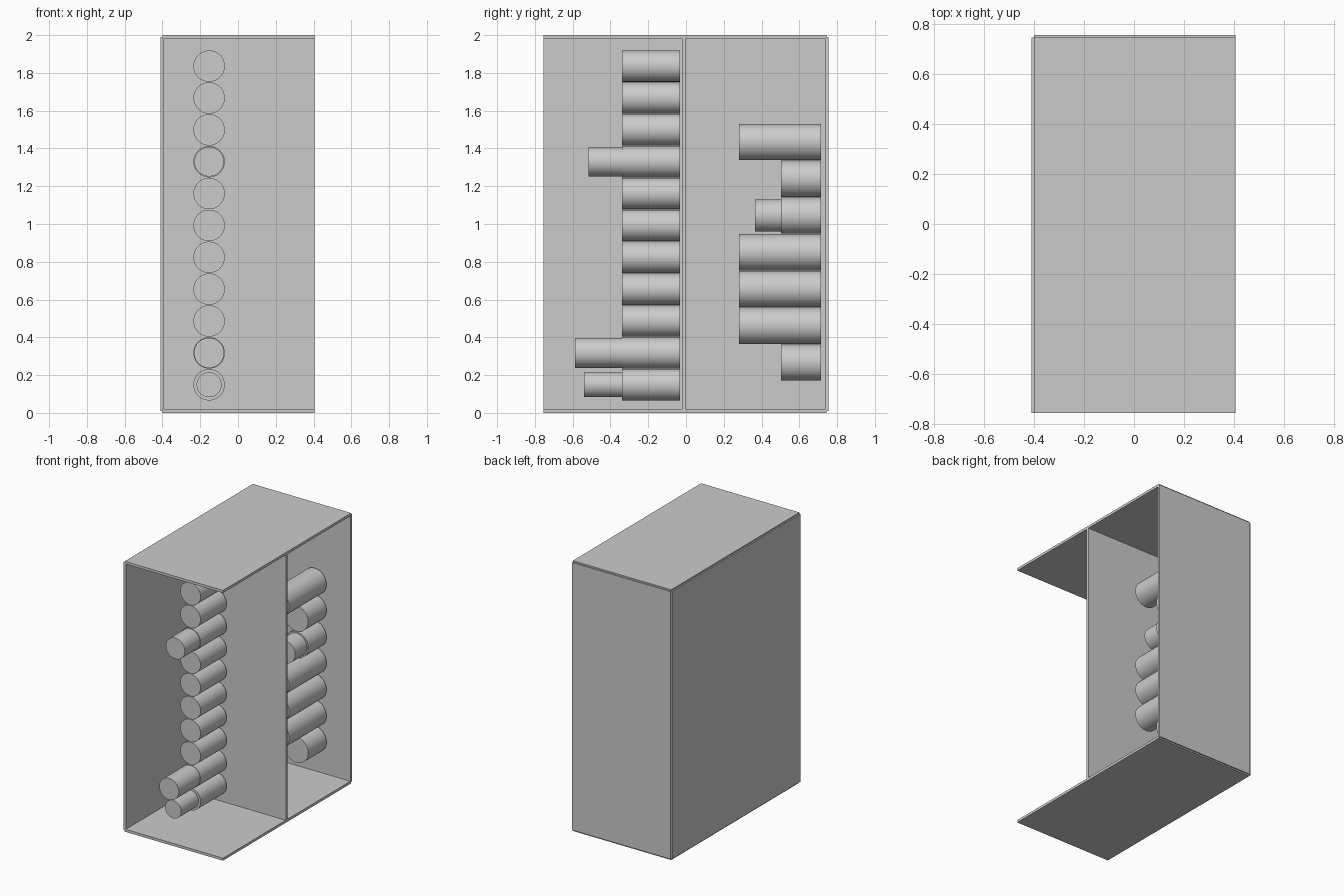
import bpy
from math import radians, pi

cube = bpy.data.objects.get("Cube")
if cube:
    bpy.data.objects.remove(cube, do_unlink=True)

# Single grey material
grey = bpy.data.materials.new("light_grey")
grey.use_nodes = True
colour = (0.6, 0.6, 0.6, 1)
grey.diffuse_color = colour
grey.node_tree.nodes["Principled BSDF"].inputs["Base Color"].default_value = colour


def panel(name, low, high):
    """Box between two opposite corners."""
    bpy.ops.mesh.primitive_cube_add(size=1)
    obj = bpy.context.object
    obj.name = name
    obj.location = [(a + b) / 2 for a, b in zip(low, high)]
    obj.scale = [b - a for a, b in zip(low, high)]
    bpy.ops.object.transform_apply(location=False, rotation=False, scale=True)
    obj.data.materials.append(grey)


def rod(name, x, z, radius, front, back):
    """Cylinder lying along y."""
    bpy.ops.mesh.primitive_cylinder_add(
        vertices=64, radius=radius, depth=back - front,
        location=(x, (front + back) / 2, z), rotation=(pi / 2, 0, 0))
    obj = bpy.context.object
    obj.name = name
    bpy.ops.object.shade_smooth_by_angle(angle=radians(30))
    obj.data.materials.append(grey)


# Cabinet, open at the front and on the left side
W, D, T = 0.405, 0.754, 0.019
panel("bottom_panel", (-0.4, -D, 0), (W, 0.745, T))
panel("top_panel", (-0.4, -D, 2 - T), (W, 0.745, 2))
panel("side_panel", (-0.41, -D, 0.01), (-0.391, 0.745, 1.99))
panel("back_panel", (-0.4, 0.735, 0.01), (W, D, 1.99))
panel("divider_panel", (-0.391, -0.02, T), (W, 0, 2 - T))

# Front column of rods, some with a narrower tip: index -> (radius, tip y)
front_tips = {0: (0.066, -0.54), 1: (0.08, -0.588), 7: (0.078, -0.515)}
for i in range(11):
    z = 0.149 + 0.1687 * i
    rod(f"front_rod_{i + 1}", -0.153, z, 0.083, -0.338, -0.033)
    if i in front_tips:
        radius, tip = front_tips[i]
        rod(f"front_rod_tip_{i + 1}", -0.153, z, radius, tip, -0.338)

# Rear column of rods, long and short
for i in range(7):
    z = 0.267 + 0.1945 * i
    start = 0.502 if i in (0, 4, 5) else 0.28
    rod(f"rear_rod_{i + 1}", 0.127, z, 0.096, start, 0.716)
    if i == 4:
        rod("rear_rod_tip", 0.127, z, 0.085, 0.365, 0.502)
